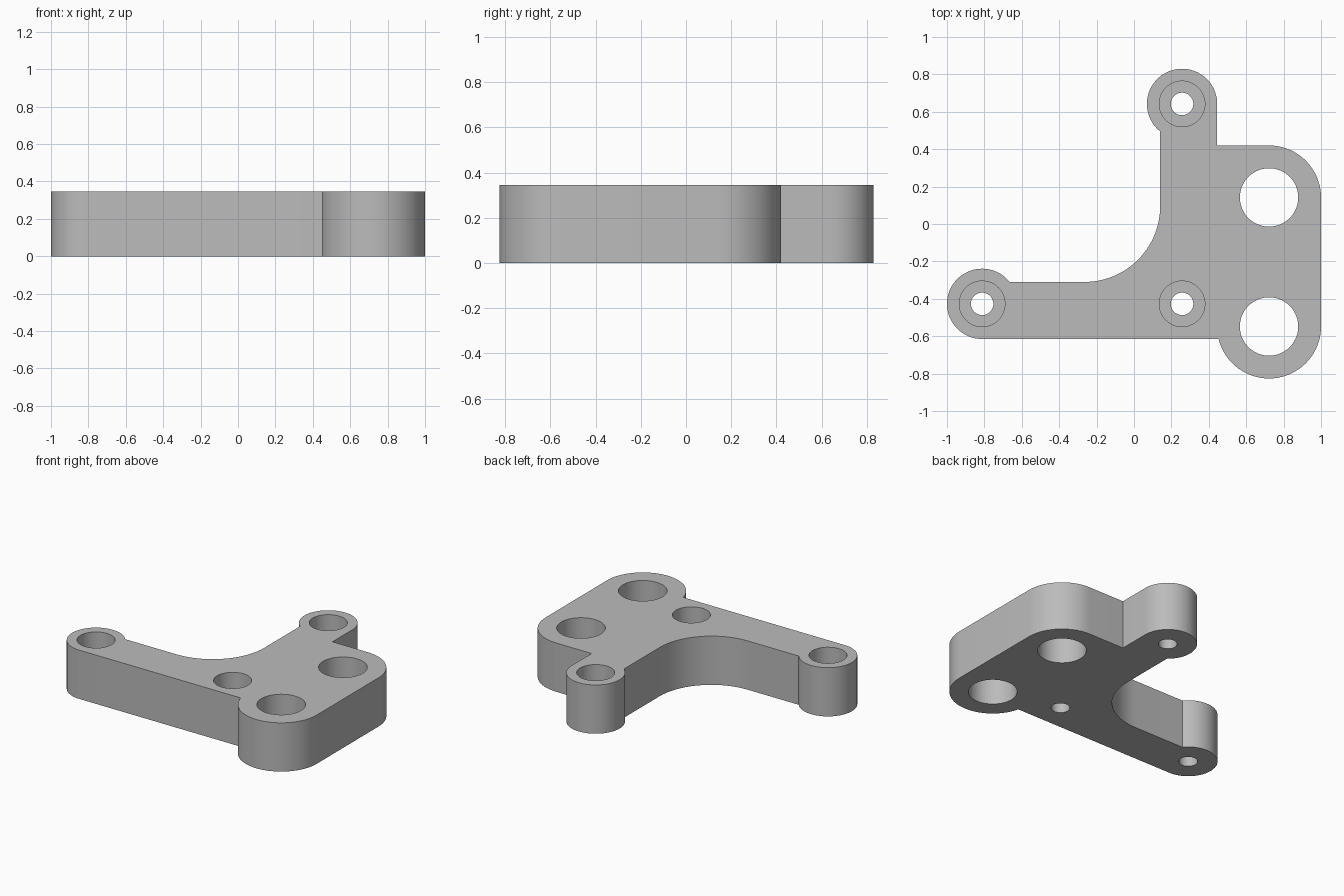
import bpy
import bmesh
from math import cos, sin, pi, radians, asin, acos

cube = bpy.data.objects.get("Cube")
if cube:
    bpy.data.objects.remove(cube, do_unlink=True)

HEIGHT = 0.345
BOSS_R, PIVOT_R, FILLET_R = 0.188, 0.278, 0.405
BORE_R, SCREW_R, PIVOT_HOLE_R = 0.122, 0.06, 0.156
SEAT_Z = 0.145                      # floor of the counterbores
BACK_BOSS, LEFT_BOSS, CORNER = (0.257, 0.642), (-0.812, -0.427), (0.257, -0.427)
PIVOTS = [(0.722, 0.142), (0.722, -0.548)]
INNER_X, INNER_Y = 0.14, -0.31      # inner edges of the two arms
FRONT_Y = LEFT_BOSS[1] - BOSS_R

grey = bpy.data.materials.new("plain grey")
grey.use_nodes = True
grey.diffuse_color = (0.5, 0.5, 0.5, 1)
grey.node_tree.nodes["Principled BSDF"].inputs["Base Color"].default_value = (0.5, 0.5, 0.5, 1)


def arc(center, r, a0, a1):
    n = max(6, round(abs(a1 - a0) / radians(5)))
    return [(center[0] + r * cos(a0 + (a1 - a0) * i / n),
             center[1] + r * sin(a0 + (a1 - a0) * i / n)) for i in range(n + 1)]


def prism(name, outline, z0, z1):
    bm = bmesh.new()
    face = bm.faces.new([bm.verts.new((x, y, z0)) for x, y in outline])
    top = bmesh.ops.extrude_face_region(bm, geom=[face])["geom"]
    bmesh.ops.translate(bm, vec=(0, 0, z1 - z0),
                        verts=[v for v in top if isinstance(v, bmesh.types.BMVert)])
    bmesh.ops.recalc_face_normals(bm, faces=bm.faces)
    mesh = bpy.data.meshes.new(name)
    bm.to_mesh(mesh)
    bm.free()
    mesh.materials.append(grey)
    ob = bpy.data.objects.new(name, mesh)
    bpy.context.collection.objects.link(ob)
    return ob


def drill(body, center, r, z0, z1):
    cutter = prism("hole_cutter", arc(center, r, 0, 2 * pi)[:-1], z0, z1)
    cutter.hide_render = True
    mod = body.modifiers.new("hole", "BOOLEAN")
    mod.operation, mod.solver, mod.object = "DIFFERENCE", "EXACT", cutter
    bpy.context.view_layer.objects.active = body
    bpy.ops.object.modifier_apply(modifier=mod.name)
    bpy.data.objects.remove(cutter, do_unlink=True)


# Bracket outline, counter-clockwise from the front pivot lobe
lobe_start = pi + asin((FRONT_Y - PIVOTS[1][1]) / -PIVOT_R)
outline = arc(PIVOTS[1], PIVOT_R, lobe_start, 2 * pi)
outline += arc(PIVOTS[0], PIVOT_R, 0, pi / 2)
outline.append((BACK_BOSS[0] + BOSS_R, PIVOTS[0][1] + PIVOT_R))
back_end = 2 * pi - acos((INNER_X - BACK_BOSS[0]) / BOSS_R)
outline += arc(BACK_BOSS, BOSS_R, 0, back_end)
outline += arc((INNER_X - FILLET_R, INNER_Y + FILLET_R), FILLET_R, 0, -pi / 2)
left_start = asin((INNER_Y - LEFT_BOSS[1]) / BOSS_R)
outline += arc(LEFT_BOSS, BOSS_R, left_start, 3 * pi / 2)
bracket = prism("bracket_plate", outline, 0, HEIGHT)

# Large through holes
for p in PIVOTS:
    drill(bracket, p, PIVOT_HOLE_R, -0.1, HEIGHT + 0.1)

# Counterbored screw holes
for p in (BACK_BOSS, LEFT_BOSS, CORNER):
    drill(bracket, p, BORE_R, SEAT_Z, HEIGHT + 0.1)
    drill(bracket, p, SCREW_R, -0.1, HEIGHT + 0.1)

bpy.ops.object.select_all(action="DESELECT")
bracket.select_set(True)
bpy.context.view_layer.objects.active = bracket
bpy.ops.object.shade_smooth_by_angle(angle=radians(25))
